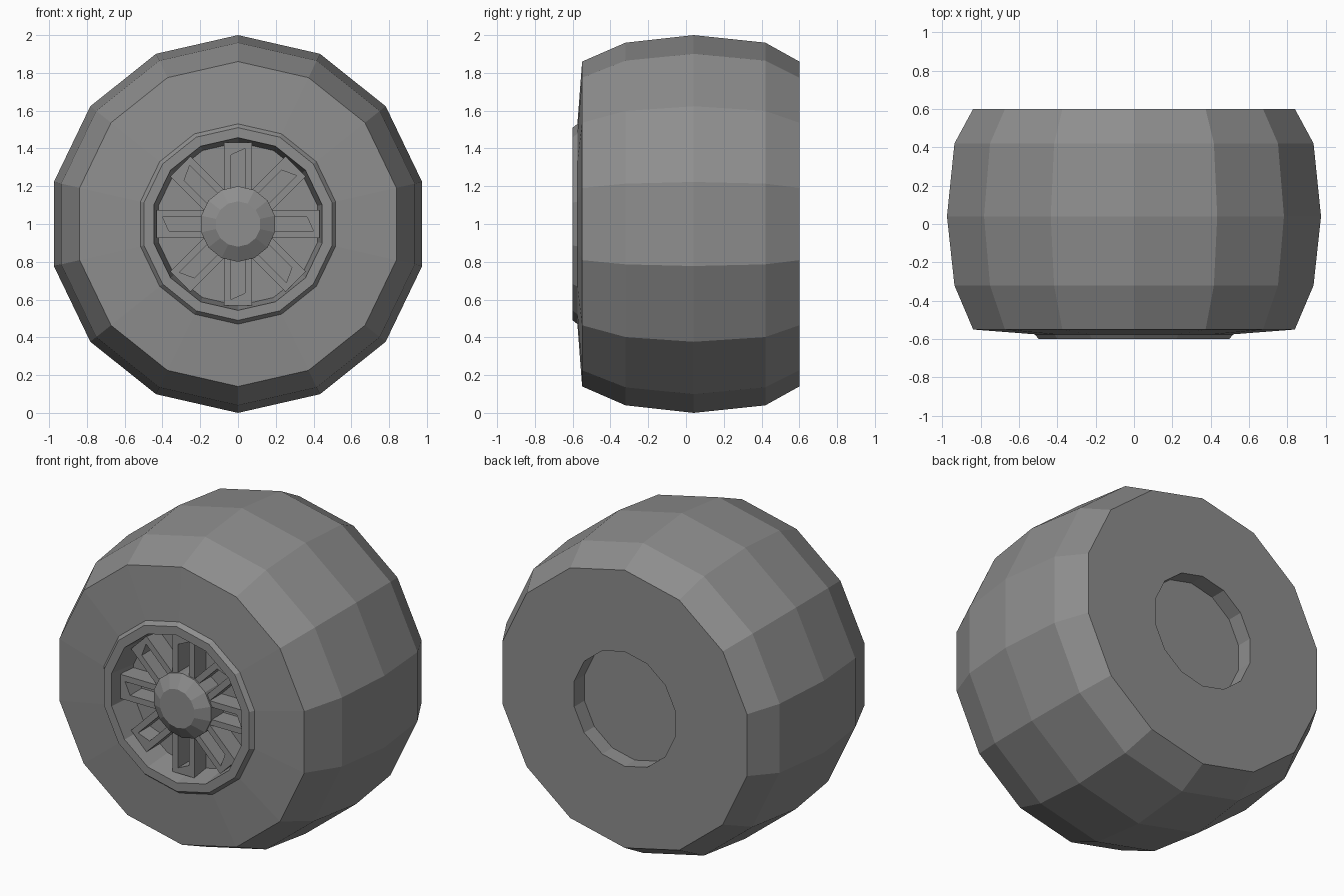
import bpy, bmesh, math
from mathutils import Matrix

cube = bpy.data.objects.get("Cube")
if cube:
    bpy.data.objects.remove(cube)

SIDES = 14
SPOKES = 8
AXLE = Matrix.Translation((0, 0, 1))

grey = bpy.data.materials.new("mid_grey")
grey.use_nodes = True
grey.diffuse_color = (0.27, 0.27, 0.27, 1)
grey.node_tree.nodes["Principled BSDF"].inputs["Base Color"].default_value = grey.diffuse_color


def finish(name, bm):
    mesh = bpy.data.meshes.new(name)
    bm.to_mesh(mesh)
    bm.free()
    mesh.materials.append(grey)
    obj = bpy.data.objects.new(name, mesh)
    bpy.context.collection.objects.link(obj)
    obj.matrix_world = AXLE
    return obj


def lathe(name, profile):
    """Turn (radius, y) points, listed from back to front, around the y axis."""
    bm = bmesh.new()
    rings = []
    for r, y in profile:
        if r == 0:
            rings.append([bm.verts.new((0, y, 0))] * SIDES)
            continue
        angles = [math.tau * k / SIDES for k in range(SIDES)]
        rings.append([bm.verts.new((r * math.sin(a), y, r * math.cos(a))) for a in angles])
    for a, b in zip(rings, rings[1:]):
        for k in range(SIDES):
            n = (k + 1) % SIDES
            corners = dict.fromkeys((a[k], b[k], b[n], a[n]))
            bm.faces.new(list(corners))
    return finish(name, bm)


def spoke(name, angle, front=-0.535, back=-0.42):
    """Bar with a slanted slot cut through it."""
    outer = [(-0.075, 0.17), (0.075, 0.17), (0.075, 0.432), (-0.075, 0.432)]
    slot = [(-0.038, 0.185), (0.038, 0.185), (0.038, 0.40), (-0.038, 0.365)]
    bm = bmesh.new()

    def loop(points, y):
        return [bm.verts.new((x, y, z)) for x, z in points]

    loops = [loop(outer, front), loop(slot, front), loop(slot, back), loop(outer, back)]
    for a, b in zip(loops, loops[1:] + loops[:1]):
        for k in range(4):
            n = (k + 1) % 4
            bm.faces.new((a[k], a[n], b[n], b[k]))
    bmesh.ops.recalc_face_normals(bm, faces=bm.faces)
    bm.transform(Matrix.Rotation(angle, 4, 'Y'))
    return finish(name, bm)


# Tyre with the shallow recess in its back
lathe("tyre", [(0, 0.5), (0.355, 0.5), (0.355, 0.6), (0.86, 0.6), (0.96, 0.42),
               (1.0, 0.04), (0.96, -0.32), (0.86, -0.55), (0.53, -0.575)])

# Raised rim lip, inner wall and recessed disc
lathe("rim", [(0.53, -0.575), (0.51, -0.6), (0.457, -0.6), (0.432, -0.42), (0, -0.42)])

# Hub with chamfered cap
lathe("hub", [(0.2, -0.42), (0.2, -0.545), (0.12, -0.595), (0, -0.595)])

# Slotted spokes
for i in range(SPOKES):
    spoke(f"spoke_{i + 1}", math.tau * i / SPOKES)
